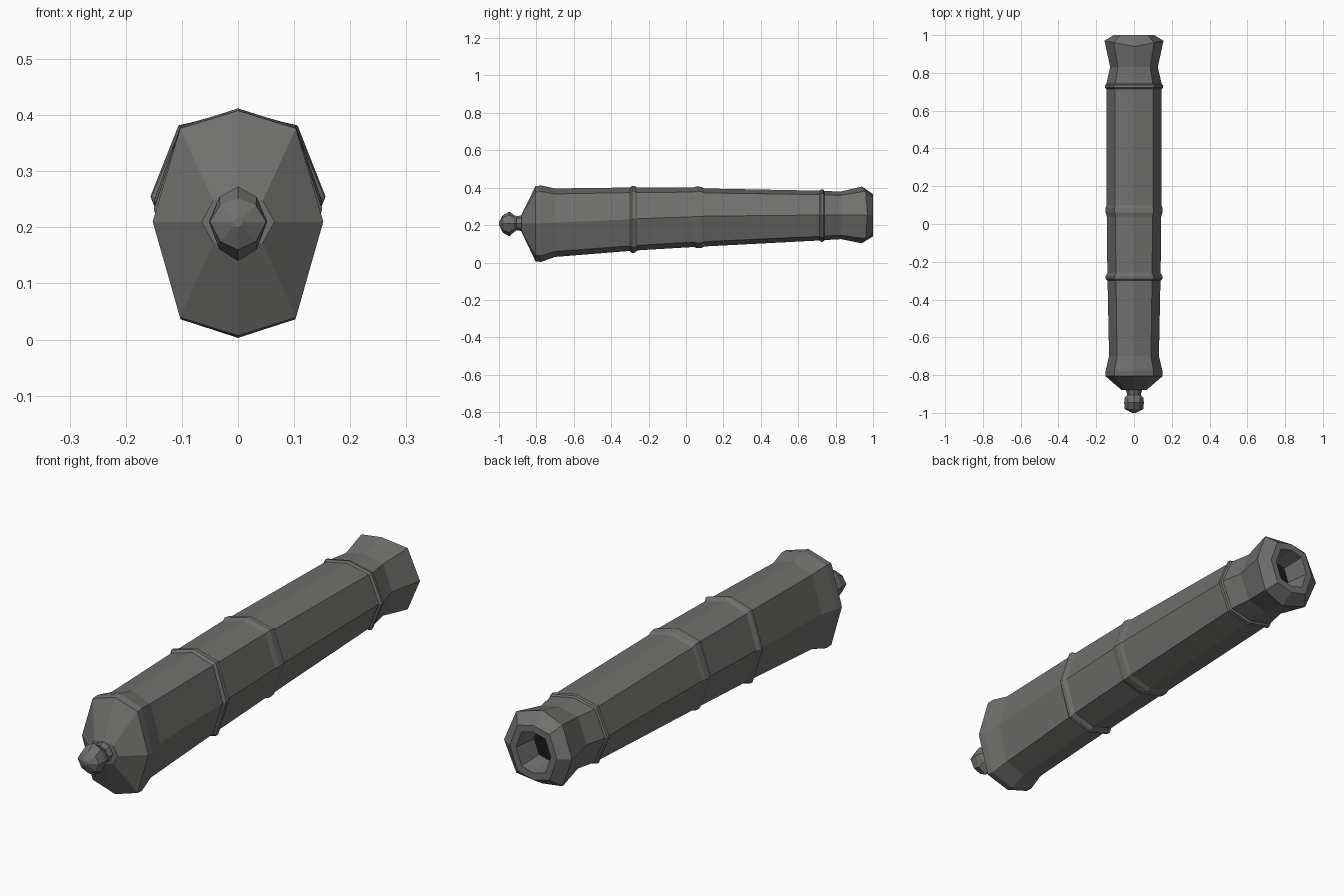
import bpy, bmesh

BLACK = bpy.data.materials.new("bore_black")
BLACK.diffuse_color = (0.01, 0.01, 0.01, 1)
IRON = bpy.data.materials.new("iron")
IRON.diffuse_color = (0.16, 0.16, 0.155, 1)


def ring(bm, y, top, bottom, mid, w, lean=0.0, sx=0.68, sz=0.84):
    """Eight-sided section; lean pushes the side corners along y."""
    def z(f):
        return mid + f * (top - mid if f > 0 else mid - bottom)
    pts = [(0, 1), (sx, sz), (1, 0), (sx, -sz), (0, -1), (-sx, -sz), (-1, 0), (-sx, sz)]
    return [bm.verts.new((x * w, y + lean * abs(x), z(f))) for x, f in pts]


def loft(name, rows, materials, cap_start=True, cap_end=True, end_mat=0, **section):
    bm = bmesh.new()
    rings = [ring(bm, *r, **section) for r in rows]
    for a, b in zip(rings, rings[1:]):
        for i in range(8):
            j = (i + 1) % 8
            bm.faces.new((a[i], a[j], b[j], b[i]))
    if cap_start:
        bm.faces.new(rings[0])
    if cap_end:
        bm.faces.new(rings[-1]).material_index = end_mat
    bmesh.ops.recalc_face_normals(bm, faces=bm.faces)
    me = bpy.data.meshes.new(name)
    bm.to_mesh(me)
    bm.free()
    for m in materials:
        me.materials.append(m)
    ob = bpy.data.objects.new(name, me)
    bpy.context.collection.objects.link(ob)
    return ob


# Barrel with bands, flared muzzle and recessed bore: y, top, bottom, side z, half width
loft("barrel", [
    (-0.88, 0.255, 0.165, 0.21, 0.065),
    (-0.805, 0.408, 0.007, 0.21, 0.152),
    (-0.775, 0.412, 0.003, 0.21, 0.150),
    (-0.70, 0.396, 0.030, 0.213, 0.132),
    (-0.30, 0.401, 0.062, 0.231, 0.140),
    (-0.29, 0.410, 0.050, 0.232, 0.150),
    (-0.275, 0.410, 0.052, 0.233, 0.150),
    (-0.26, 0.400, 0.065, 0.234, 0.141),
    (0.04, 0.402, 0.083, 0.245, 0.144),
    (0.06, 0.408, 0.077, 0.246, 0.150),
    (0.085, 0.403, 0.079, 0.247, 0.150),
    (0.10, 0.396, 0.086, 0.248, 0.146),
    (0.715, 0.384, 0.118, 0.254, 0.146),
    (0.722, 0.391, 0.110, 0.254, 0.155),
    (0.735, 0.389, 0.112, 0.254, 0.154),
    (0.74, 0.382, 0.120, 0.254, 0.147),
    (0.83, 0.380, 0.125, 0.255, 0.126),
    (0.94, 0.406, 0.103, 0.255, 0.156, 0.03),
    (1.00, 0.366, 0.140, 0.255, 0.108),
    (1.00, 0.338, 0.170, 0.255, 0.080),
    (0.90, 0.325, 0.185, 0.255, 0.066),
], [IRON, BLACK], end_mat=1)

# Knob behind the breech
loft("breech_knob", [
    (-1.0, 0.217, 0.200, 0.21, 0.008),
    (-0.98, 0.252, 0.160, 0.21, 0.050),
    (-0.945, 0.273, 0.140, 0.21, 0.052),
    (-0.92, 0.254, 0.162, 0.21, 0.050),
    (-0.905, 0.247, 0.173, 0.21, 0.036),
    (-0.87, 0.255, 0.165, 0.21, 0.045),
], [IRON], sx=0.64, sz=0.7)
